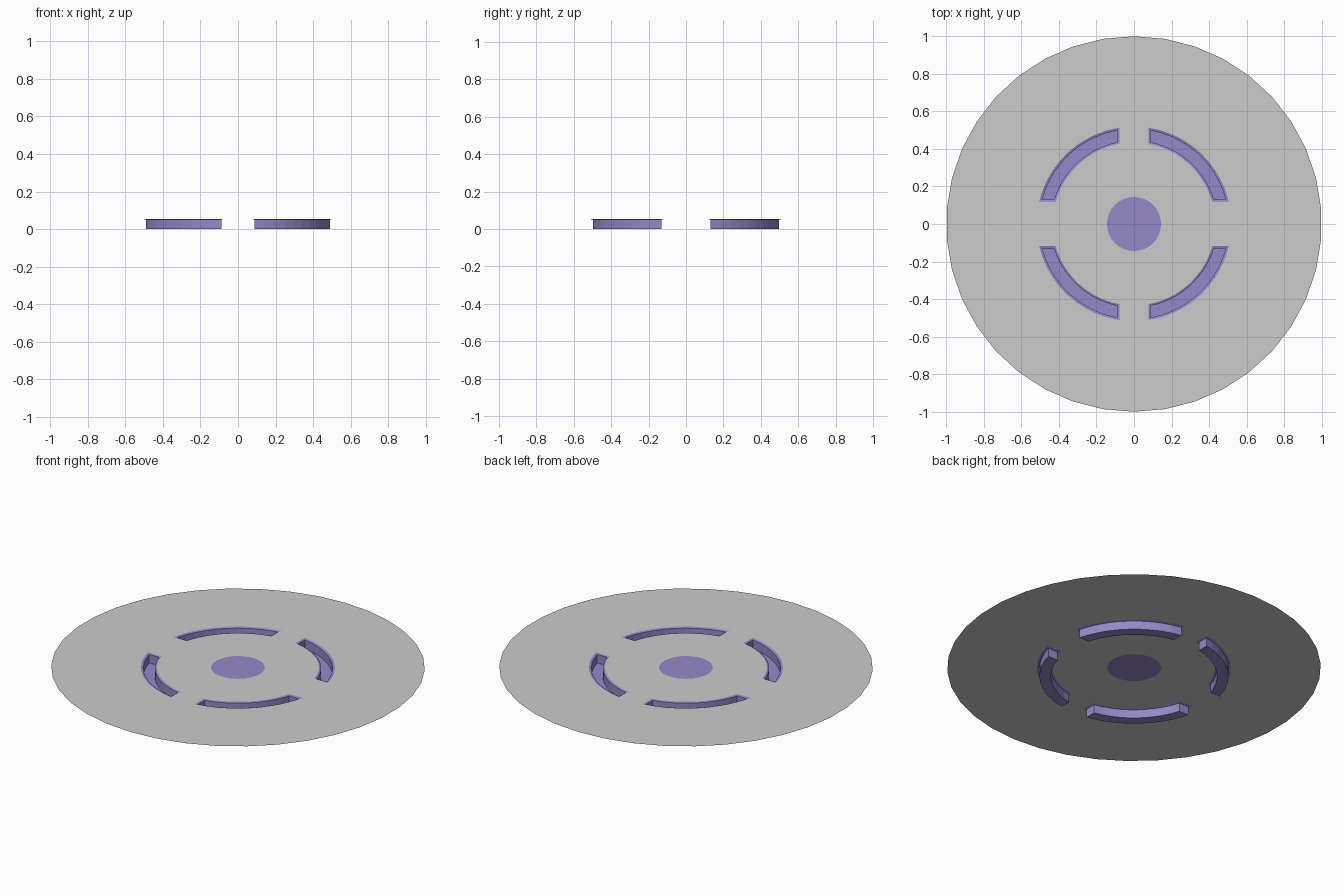
import bpy, bmesh
from math import sin, cos, asin, acos, pi

if "Cube" in bpy.data.objects:
    bpy.data.objects.remove(bpy.data.objects["Cube"])

TOP = 0.054   # height of the plate sheet
LIP = 0.050   # height where the sloped lip meets the tray wall

purple = bpy.data.materials.new("purple")
purple.diffuse_color = (0.30, 0.25, 0.58, 1)
purple.use_nodes = True
purple.node_tree.nodes["Principled BSDF"].inputs["Base Color"].default_value = purple.diffuse_color


def make_object(name, bm, mat=None):
    mesh = bpy.data.meshes.new(name)
    bm.to_mesh(mesh)
    bm.free()
    if mat:
        mesh.materials.append(mat)
    obj = bpy.data.objects.new(name, mesh)
    bpy.context.collection.objects.link(obj)
    return obj


def circle(r, n):
    # first vertex points to +y
    return [(r * sin(2 * pi * i / n), r * cos(2 * pi * i / n)) for i in range(n)]


def arc_slot(r_in, r_out, x_end, y_end, sx, sy, n=10):
    # quarter-ring outline with ends cut parallel to the axes
    def arc(r):
        a0, a1 = asin(y_end / r), acos(x_end / r)
        return [(r * cos(a0 + (a1 - a0) * i / n), r * sin(a0 + (a1 - a0) * i / n))
                for i in range(n + 1)]
    pts = [(x * sx, y * sy) for x, y in arc(r_out) + arc(r_in)[::-1]]
    return pts if sx * sy > 0 else pts[::-1]


def loop_verts(bm, pts, z):
    return [bm.verts.new((x, y, z)) for x, y in pts]


def bridge(bm, a, b):
    for i in range(len(a)):
        j = (i + 1) % len(a)
        bm.faces.new((a[i], a[j], b[j], b[i]))


corners = [("front_left", -1, -1), ("front_right", 1, -1),
           ("back_left", -1, 1), ("back_right", 1, 1)]
OUTER = (0.434, 0.519, 0.077, 0.117)   # lip outline
INNER = (0.445, 0.506, 0.088, 0.130)   # tray outline
HUB = circle(0.144, 32)

# round plate with openings for the hub and the trays
bm = bmesh.new()
outlines = [circle(1.0, 38), HUB] + [arc_slot(*OUTER, sx, sy) for _, sx, sy in corners]
edges = []
for pts in outlines:
    vs = loop_verts(bm, pts, TOP)
    edges += [bm.edges.new((vs[i - 1], vs[i])) for i in range(len(vs))]
bmesh.ops.triangle_fill(bm, edges=edges, use_beauty=True, normal=(0, 0, 1))
for f in bm.faces:
    f.normal_update()
    if f.normal.z < 0:
        f.normal_flip()
make_object("round_plate", bm)

# coloured centre disc
bm = bmesh.new()
bm.faces.new(loop_verts(bm, HUB[::-1], TOP))
make_object("centre_disc", bm, purple)

# recessed curved trays: sloped lip, upright walls, flat floor
for name, sx, sy in corners:
    bm = bmesh.new()
    inner = arc_slot(*INNER, sx, sy)
    rim = loop_verts(bm, arc_slot(*OUTER, sx, sy), TOP)
    top = loop_verts(bm, inner, LIP)
    floor = loop_verts(bm, inner, 0.0)
    bridge(bm, rim, top)
    bridge(bm, top, floor)
    bm.faces.new(floor)
    make_object("curved_tray_" + name, bm, purple)
